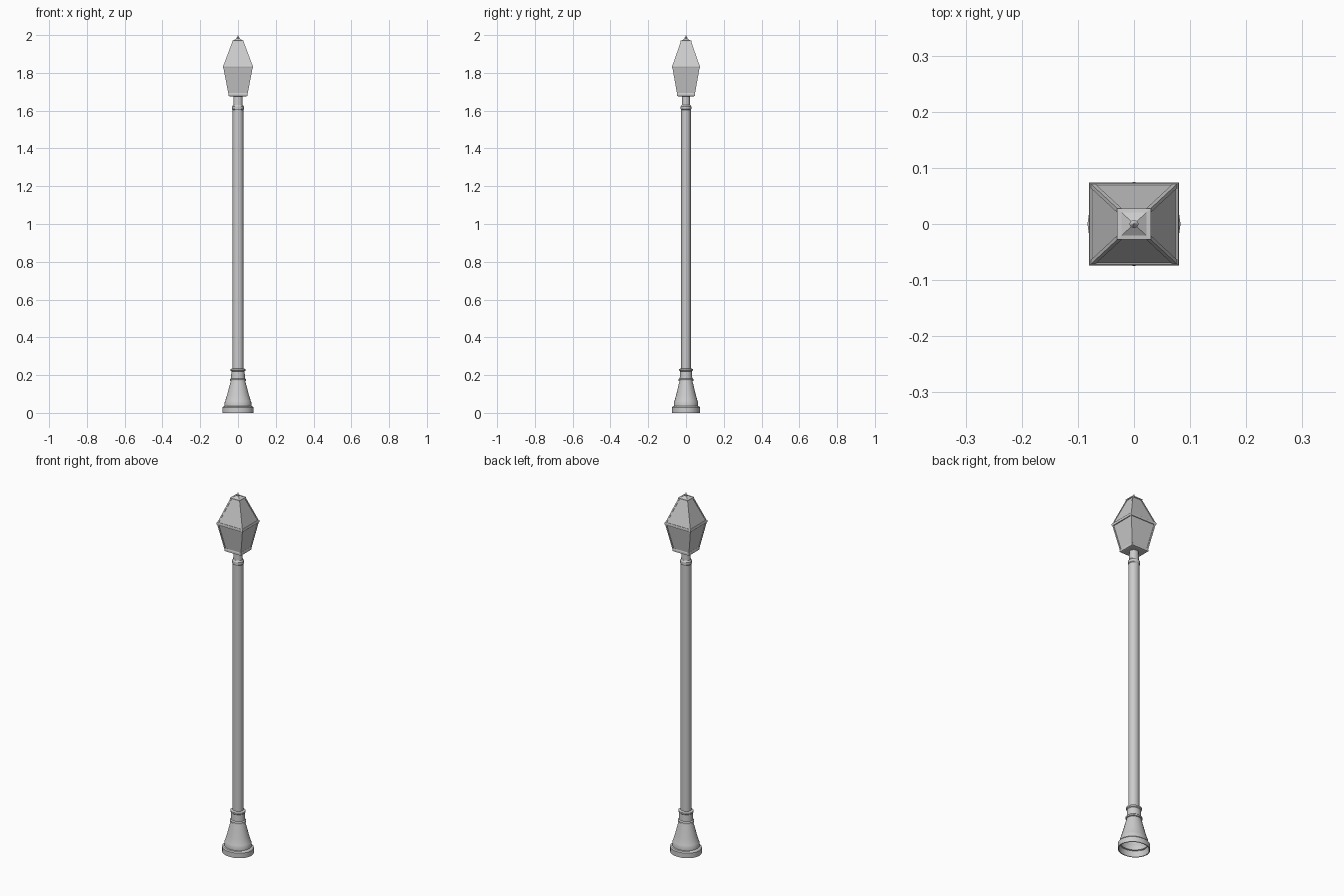
import bpy, bmesh, math

if "Cube" in bpy.data.objects:
    bpy.data.objects.remove(bpy.data.objects["Cube"])

RY = 0.9    # round parts are slightly flattened front to back
LY = 0.93   # lantern is slightly narrower front to back


def loft(name, rings, cap_bottom=True, cap_top=True, smooth=False):
    """Skin a list of equal-length point rings, from bottom to top."""
    bm = bmesh.new()
    rows = [[bm.verts.new(p) for p in ring] for ring in rings]
    n = len(rows[0])
    for a, b in zip(rows, rows[1:]):
        for i in range(n):
            j = (i + 1) % n
            bm.faces.new((a[i], a[j], b[j], b[i]))
    if cap_bottom:
        bm.faces.new(rows[0][::-1])
    if cap_top:
        bm.faces.new(rows[-1])
    me = bpy.data.meshes.new(name)
    bm.to_mesh(me)
    bm.free()
    ob = bpy.data.objects.new(name, me)
    bpy.context.collection.objects.link(ob)
    if smooth:
        bpy.context.view_layer.objects.active = ob
        ob.select_set(True)
        bpy.ops.object.shade_smooth_by_angle(angle=math.radians(32))
        ob.select_set(False)
    return ob


def turned(name, profile, sides=24, **kw):
    """Lathe an (r, z) profile into an oval part."""
    angles = [2 * math.pi * i / sides for i in range(sides)]
    rings = [[(r * math.cos(a), r * RY * math.sin(a), z) for a in angles]
             for r, z in profile]
    return loft(name, rings, smooth=True, **kw)


def square_ring(h, z, cx=0, cy=0, ky=LY):
    return [(cx + sx * h, cy + sy * h * ky, z)
            for sx, sy in ((-1, -1), (1, -1), (1, 1), (-1, 1))]


def squared(name, profile):
    """Four-sided stack from a (half width, z) profile."""
    return loft(name, [square_ring(h, z) for h, z in profile])


def corner_bars(name, h0, z0, h1, z1, t):
    """Four sloping bars along the lantern corners."""
    for i, (sx, sy) in enumerate(((-1, -1), (1, -1), (1, 1), (-1, 1))):
        loft(f"{name}_{i + 1}", [
            square_ring(t, z, sx * (h - t), sy * (h - t) * LY)
            for h, z in ((h0, z0), (h1, z1))])


# Flared foot, hollow underneath
turned("base", [
    (0.072, 0.03), (0.078, 0.0), (0.083, 0.0), (0.083, 0.028), (0.078, 0.034),
    (0.071, 0.036), (0.071, 0.056), (0.068, 0.062), (0.057, 0.098),
    (0.046, 0.14), (0.038, 0.168), (0.043, 0.170), (0.043, 0.178),
    (0.037, 0.183), (0.035, 0.22), (0.040, 0.224), (0.040, 0.232),
    (0.028, 0.236)], cap_bottom=False)

# Pole, collar and neck
turned("pole", [(0.028, 0.2), (0.028, 1.61)])
turned("collar", [(0.028, 1.604), (0.031, 1.608), (0.031, 1.622),
                  (0.025, 1.63)])
turned("neck", [(0.025, 1.62), (0.024, 1.68)])

# Lantern body
squared("lantern_floor", [(0.045, 1.676), (0.051, 1.678), (0.051, 1.688),
                          (0.049, 1.694)])
squared("lantern_glass", [(0.048, 1.69), (0.075, 1.83)])
corner_bars("lantern_bar", 0.051, 1.69, 0.078, 1.83, 0.004)
squared("lantern_rim", [(0.078, 1.825), (0.080, 1.828), (0.080, 1.836),
                        (0.078, 1.84)])

# Roof
squared("roof", [(0.077, 1.835), (0.025, 1.97)])
corner_bars("roof_bar", 0.079, 1.834, 0.028, 1.97, 0.004)
squared("roof_cap", [(0.028, 1.966), (0.030, 1.967), (0.030, 1.972),
                     (0.022, 1.973), (0.006, 1.983)])

# Finial
turned("finial", [(0.004, 1.976), (0.004, 1.980), (0.008, 1.983),
                  (0.008, 1.987), (0.004, 1.991), (0.001, 2.0)], sides=12)
